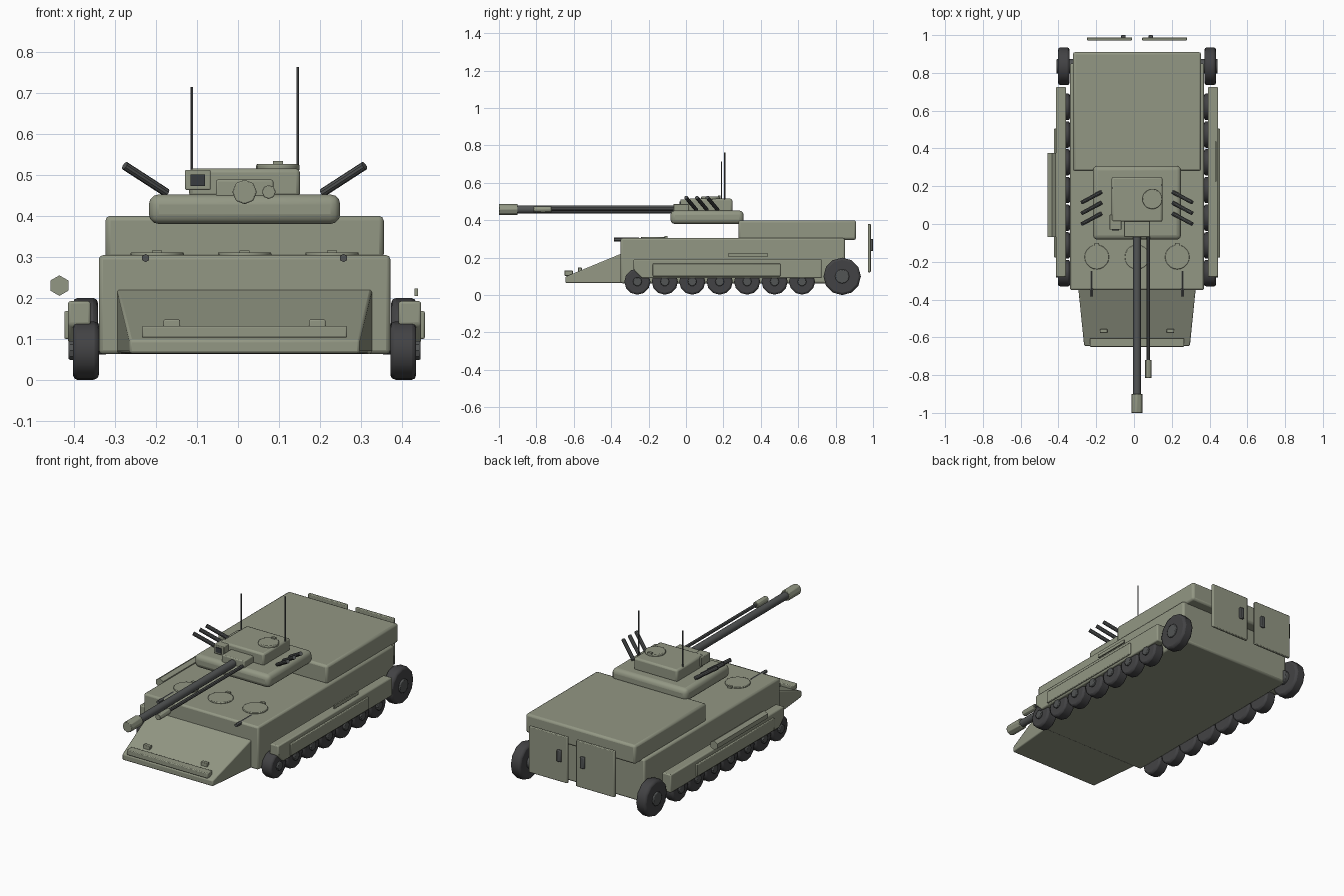
import bpy, bmesh, math
from mathutils import Vector

if "Cube" in bpy.data.objects:
    bpy.data.objects.remove(bpy.data.objects["Cube"])

CX = 0.016  # centre line of the vehicle


def material(name, rgb):
    m = bpy.data.materials.new(name)
    m.use_nodes = True
    color = (*rgb, 1)
    m.diffuse_color = color
    m.node_tree.nodes["Principled BSDF"].inputs["Base Color"].default_value = color
    return m


green = material("olive green", (0.29, 0.31, 0.23))
gunmetal = material("dark gunmetal", (0.085, 0.09, 0.09))
rubber = material("black rubber", (0.055, 0.055, 0.058))
glass = material("dark glass", (0.04, 0.045, 0.05))


def finish(name, bm, mat, bevel=0, segments=2):
    bmesh.ops.recalc_face_normals(bm, faces=bm.faces)
    mesh = bpy.data.meshes.new(name)
    bm.to_mesh(mesh)
    bm.free()
    mesh.materials.append(mat)
    ob = bpy.data.objects.new(name, mesh)
    bpy.context.collection.objects.link(ob)
    if bevel:
        mod = ob.modifiers.new("edge bevel", "BEVEL")
        mod.width, mod.segments = bevel, segments
        mod.limit_method, mod.angle_limit = "ANGLE", math.radians(40)
    bpy.ops.object.select_all(action="DESELECT")
    ob.select_set(True)
    bpy.context.view_layer.objects.active = ob
    bpy.ops.object.shade_smooth_by_angle(angle=math.radians(35))
    return ob


def box(name, x, y, z, mat=green, bevel=0.0, segments=2):
    bm = bmesh.new()
    bmesh.ops.create_cube(bm, size=1)
    for v in bm.verts:
        v.co = [(a + b) / 2 + c * (b - a) for (a, b), c in zip((x, y, z), v.co)]
    return finish(name, bm, mat, bevel, segments)


def tube(name, start, end, r, mat=green, sides=12, bevel=0.0):
    start, end = Vector(start), Vector(end)
    axis = end - start
    bm = bmesh.new()
    bmesh.ops.create_cone(bm, cap_ends=True, segments=sides, radius1=r, radius2=r, depth=axis.length)
    turn = Vector((0, 0, 1)).rotation_difference(axis)
    for v in bm.verts:
        v.co = turn @ v.co + (start + end) / 2
    return finish(name, bm, mat, bevel)


def side_prism(name, profile, x0, x1, mat=green, bevel=0.0, taper=None):
    """Extrude a (y, z) profile along x; taper narrows it by y."""
    bm = bmesh.new()
    rings = []
    for x in (x0, x1):
        rings.append([bm.verts.new((CX + x * (taper(y) if taper else 1), y, z)) for y, z in profile])
    a, b = rings
    bm.faces.new(a)
    bm.faces.new(b)
    for i in range(len(a)):
        j = (i + 1) % len(a)
        bm.faces.new((a[i], a[j], b[j], b[i]))
    return finish(name, bm, mat, bevel)


def span(s, a, b):
    """Range of x from a to b outward on side s."""
    return tuple(sorted((CX + s * a, CX + s * b)))


# Hull, raised rear compartment and nose
box("hull", span(1, -0.355, 0.355), (-0.35, 0.85), (0.063, 0.304), bevel=0.01)
box("rear_compartment", span(1, -0.339, 0.339), (0.28, 0.91), (0.295, 0.4), bevel=0.012)
box("rear_overhang", span(1, -0.339, 0.339), (0.28, 0.91), (0.295, 0.4), bevel=0.012).scale = (1, 1, 1)
bpy.data.objects.remove(bpy.data.objects["rear_overhang"])
side_prism("nose", [(-0.34, 0.065), (-0.34, 0.224), (-0.645, 0.098), (-0.645, 0.065)],
           -0.311, 0.311, bevel=0.006, taper=lambda y: 1 - 0.1 * (-0.34 - y) / 0.305)
box("trim_vane", span(1, -0.25, 0.25), (-0.65, -0.605), (0.103, 0.132), bevel=0.004)

# Roof hatches, headlights and front rods
for i in (-1, 0, 1):
    x = CX + i * 0.213
    tube("roof_hatch", (x, -0.175, 0.3), (x, -0.175, 0.311), 0.065, sides=20, bevel=0.003)
    box("hatch_hinge", (x - 0.012, x + 0.012), (-0.115, -0.1), (0.3, 0.315))
for s in (-1, 1):
    box("headlight", span(s, 0.157, 0.197), (-0.577, -0.557), (0.115, 0.147), bevel=0.003)
    tube("front_rod", (CX + s * 0.241, -0.25, 0.297), (CX + s * 0.241, -0.385, 0.297), 0.01, gunmetal, 6)

# Running gear, skirts and rear doors
for s in (-1, 1):
    for i in range(7):
        y = -0.26 + i * 0.1467
        z = 0.072
        tube("road_wheel", (CX + s * 0.355, y, z), (CX + s * 0.418, y, z), 0.07, rubber, 12, 0.01)
        tube("wheel_hub", (CX + s * 0.41, y, z), (CX + s * 0.429, y, z), 0.024, gunmetal, 10, 0.004)
    tube("rear_wheel", (CX + s * 0.357, 0.835, 0.1), (CX + s * 0.418, 0.835, 0.1), 0.1, rubber, 12, 0.012)
    tube("rear_hub", (CX + s * 0.335, 0.835, 0.1), (CX + s * 0.427, 0.835, 0.1), 0.038, gunmetal, 12, 0.004)
    side_prism("side_skirt", [(-0.28, 0.135), (-0.235, 0.09), (0.725, 0.09), (0.725, 0.192), (-0.28, 0.192)],
               s * 0.375, s * 0.43, bevel=0.006)
    box("skirt_panel", span(s, 0.425, 0.439), (-0.178, 0.505), (0.1, 0.168), bevel=0.004)
    box("rear_door", span(s, 0.027, 0.265), (0.972, 0.988), (0.122, 0.38), bevel=0.004)
    box("door_handle", span(s, 0.06, 0.085), (0.985, 1.0), (0.235, 0.3), gunmetal, 0.004)
tube("tarp_roll", (-0.435, -0.07, 0.23), (-0.435, 0.375, 0.23), 0.025, sides=6)
box("side_rail", (0.43, 0.438), (0.225, 0.438), (0.205, 0.223))

# Turret
box("turret_base", span(1, -0.233, 0.233), (-0.083, 0.308), (0.38, 0.452), bevel=0.024, segments=3)
box("turret_top", span(1, -0.135, 0.135), (0.012, 0.248), (0.445, 0.515), bevel=0.01)
box("gun_mantlet", span(1, -0.07, 0.07), (-0.068, 0.03), (0.42, 0.488), bevel=0.005)
box("sight_box", (-0.129, -0.067), (-0.03, 0.05), (0.463, 0.512), bevel=0.003)
box("sight_window", (-0.116, -0.08), (-0.034, -0.028), (0.473, 0.501), glass)
tube("cupola", (0.097, 0.132, 0.51), (0.097, 0.132, 0.526), 0.053, sides=20, bevel=0.004)
box("cupola_handle", (0.085, 0.109), (0.17, 0.185), (0.52, 0.533))

# Guns
tube("main_barrel", (CX, -0.05, 0.458), (CX, -0.92, 0.458), 0.021, gunmetal)
tube("main_muzzle", (CX, -0.9, 0.458), (CX, -1.0, 0.458), 0.03, green, 8, 0.003)
tube("second_barrel", (0.075, -0.05, 0.458), (0.075, -0.74, 0.458), 0.009, gunmetal, 8)
tube("second_muzzle", (0.075, -0.72, 0.458), (0.075, -0.815, 0.458), 0.017, green, 8, 0.002)

# Smoke launchers and antennas
for s in (-1, 1):
    for y in (0.055, 0.112, 0.169):
        tube("smoke_launcher", (CX + s * 0.19, y, 0.456), (CX + s * 0.292, y - 0.055, 0.522), 0.0105, gunmetal, 10)
for x, y, top in ((-0.113, 0.19, 0.714), (0.146, 0.207, 0.762)):
    tube("antenna", (x, y, 0.49), (x, y, top), 0.0035, gunmetal, 6)
